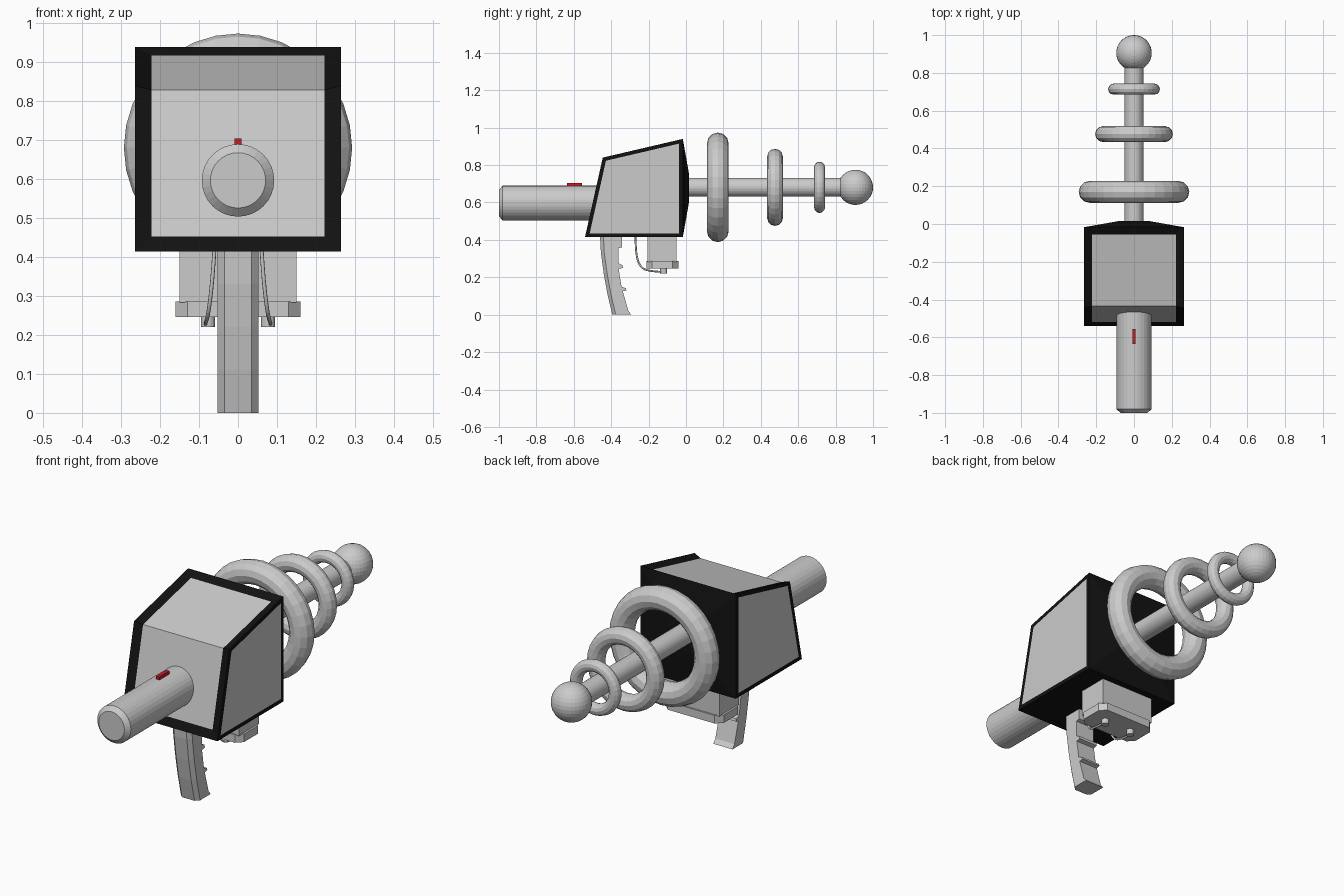
import bpy, bmesh, math
from mathutils import Matrix

if "Cube" in bpy.data.objects:
    bpy.data.objects.remove(bpy.data.objects["Cube"])


def material(name, color):
    m = bpy.data.materials.new(name)
    m.diffuse_color = color
    m.use_nodes = True
    m.node_tree.nodes["Principled BSDF"].inputs["Base Color"].default_value = m.diffuse_color
    return m


BLACK = material("black", (0.006, 0.006, 0.006, 1))
RED = material("red", (0.6, 0.01, 0.02, 1))


def finish(bm, name, mat=None):
    me = bpy.data.meshes.new(name)
    bm.to_mesh(me)
    bm.free()
    ob = bpy.data.objects.new(name, me)
    bpy.context.collection.objects.link(ob)
    if mat:
        me.materials.append(mat)
    return ob


def prism(points, vec):
    """Closed solid from a 3D outline swept along vec."""
    bm = bmesh.new()
    f = bm.faces.new([bm.verts.new(p) for p in points])
    ext = bmesh.ops.extrude_face_region(bm, geom=[f])["geom"]
    bmesh.ops.translate(bm, vec=vec, verts=[v for v in ext if isinstance(v, bmesh.types.BMVert)])
    if not any(g is f for g in bm.faces) or len(bm.faces) < len(points) + 2:
        bm.faces.new([v for v in bm.verts][:len(points)])
    bmesh.ops.recalc_face_normals(bm, faces=bm.faces)
    return bm


def side_prism(profile, half):
    return prism([(-half, y, z) for y, z in profile], (2 * half, 0, 0))


def box(name, x, y, z, mat=None):
    bm = prism([(x[0], y[0], z[0]), (x[1], y[0], z[0]), (x[1], y[1], z[0]), (x[0], y[1], z[0])],
               (0, 0, z[1] - z[0]))
    return finish(bm, name, mat)


def lathe(name, rings, z, segments=32):
    """Revolve (radius, y) points round the y direction at height z, with flat caps."""
    bm = bmesh.new()
    loops = []
    for r, y in rings:
        loops.append([bm.verts.new((r * math.cos(2 * math.pi * i / segments), y,
                                    z + r * math.sin(2 * math.pi * i / segments)))
                      for i in range(segments)])
    for a, b in zip(loops, loops[1:]):
        for i in range(segments):
            j = (i + 1) % segments
            bm.faces.new((a[i], a[j], b[j], b[i]))
    bm.faces.new(loops[0])
    bm.faces.new(loops[-1])
    bmesh.ops.recalc_face_normals(bm, faces=bm.faces)
    return finish(bm, name)


# Body: black frame with grey panels set in the sides and the top/front
bm = side_prism([(-0.54, 0.415), (-0.445, 0.84), (-0.017, 0.94), (-0.017, 0.415)], 0.264)


def facing(test):
    return [f for f in bm.faces if test(f.normal)]


sides = facing(lambda n: abs(n.x) > 0.9)
top_front = facing(lambda n: n.z > 0.9 or n.y < -0.9)
back = facing(lambda n: n.y > 0.9)
bmesh.ops.inset_individual(bm, faces=sides, thickness=0.02, depth=0, use_even_offset=True)
bmesh.ops.inset_region(bm, faces=top_front, thickness=0.042, depth=-0.013,
                       use_even_offset=True, use_boundary=True)
bmesh.ops.inset_individual(bm, faces=back, thickness=0.18, depth=0.032, use_even_offset=True)
bm.faces.index_update()
panel_ids = {f.index for f in sides + top_front}
panels = bm.copy()
for mesh, keep_panels in ((bm, False), (panels, True)):
    mesh.faces.ensure_lookup_table()
    drop = [f for i, f in enumerate(mesh.faces) if (i in panel_ids) != keep_panels]
    bmesh.ops.delete(mesh, geom=drop, context='FACES')
finish(bm, "body_frame", BLACK)
finish(panels, "body_panels")

# Front barrel and its sight
lathe("barrel", [(0.071, -1.0), (0.093, -0.98), (0.093, -0.44)], 0.597)
box("sight", (-0.009, 0.009), (-0.635, -0.555), (0.68, 0.705), RED)

# Rear rod with floating rings and end ball
ROD_Z = 0.681
lathe("rear_rod", [(0.05, 0.0), (0.05, 0.86)], ROD_Z)
for i, (y, major, minor) in enumerate([(0.17, 0.235, 0.058), (0.476, 0.164, 0.042),
                                       (0.714, 0.108, 0.029)]):
    bpy.ops.mesh.primitive_torus_add(location=(0, y, ROD_Z), rotation=(math.pi / 2, 0, 0),
                                     major_radius=major, minor_radius=minor,
                                     major_segments=32, minor_segments=12)
    bpy.context.object.name = f"ring_{i + 1}"
bpy.ops.mesh.primitive_uv_sphere_add(segments=32, ring_count=16, radius=0.094,
                                     location=(0, 0.906, ROD_Z))
bpy.context.object.name = "end_ball"

# Curved grip with finger ridges behind and chamfered front edges
front = [(-0.46, 0.43), (-0.455, 0.33), (-0.44, 0.22), (-0.42, 0.11), (-0.394, 0)]
rear = [(-0.292, 0), (-0.308, 0.02), (-0.338, 0.125), (-0.318, 0.13), (-0.322, 0.142),
        (-0.345, 0.15), (-0.36, 0.245), (-0.338, 0.25), (-0.34, 0.265), (-0.362, 0.275),
        (-0.362, 0.355), (-0.342, 0.36), (-0.342, 0.43)]
bm = side_prism(front + rear, 0.053)
on_front = {v for v in bm.verts
            if any(abs(v.co.y - y) + abs(v.co.z - z) < 1e-4 for y, z in front)}
edges = [e for e in bm.edges if set(e.verts) <= on_front
         and e.verts[0].co.x * e.verts[1].co.x > 0]
bmesh.ops.bevel(bm, geom=edges, offset=0.018, segments=1, affect='EDGES')
finish(bm, "grip")

# Power box under the body, with a base flange with cut corners
box("power_box", (-0.15, 0.15), (-0.206, -0.05), (0.283, 0.43))
X, Y, C, CY = 0.16, 0.085, 0.03, -0.126
corners = [(X, Y - C), (X - C, Y), (C - X, Y), (-X, Y - C),
           (-X, C - Y), (C - X, -Y), (X - C, -Y), (X, C - Y)]
finish(prism([(x, y + CY, 0.246) for x, y in corners], (0, 0, 0.04)), "power_box_flange")

# Terminals and cables, mirrored left and right
for side, s in (("left", -1), ("right", 1)):
    bm = bmesh.new()
    bmesh.ops.create_cone(bm, cap_ends=True, segments=16, radius1=0.018, radius2=0.018,
                          depth=0.035, matrix=Matrix.Translation((s * 0.077, -0.12, 0.2375)))
    finish(bm, f"terminal_{side}")
    cu = bpy.data.curves.new(f"cable_{side}", 'CURVE')
    cu.dimensions = '3D'
    cu.bevel_depth = 0.005
    cu.bevel_resolution = 2
    cu.use_fill_caps = True
    pts = [(0.06, -0.27, 0.43), (0.064, -0.27, 0.36), (0.072, -0.262, 0.28),
           (0.08, -0.225, 0.235), (0.084, -0.17, 0.232), (0.083, -0.125, 0.228)]
    sp = cu.splines.new('NURBS')
    sp.points.add(len(pts) - 1)
    for p, (x, y, z) in zip(sp.points, pts):
        p.co = (s * x, y, z, 1)
    sp.use_endpoint_u = True
    sp.order_u = 4
    bpy.context.collection.objects.link(bpy.data.objects.new(f"cable_{side}", cu))
